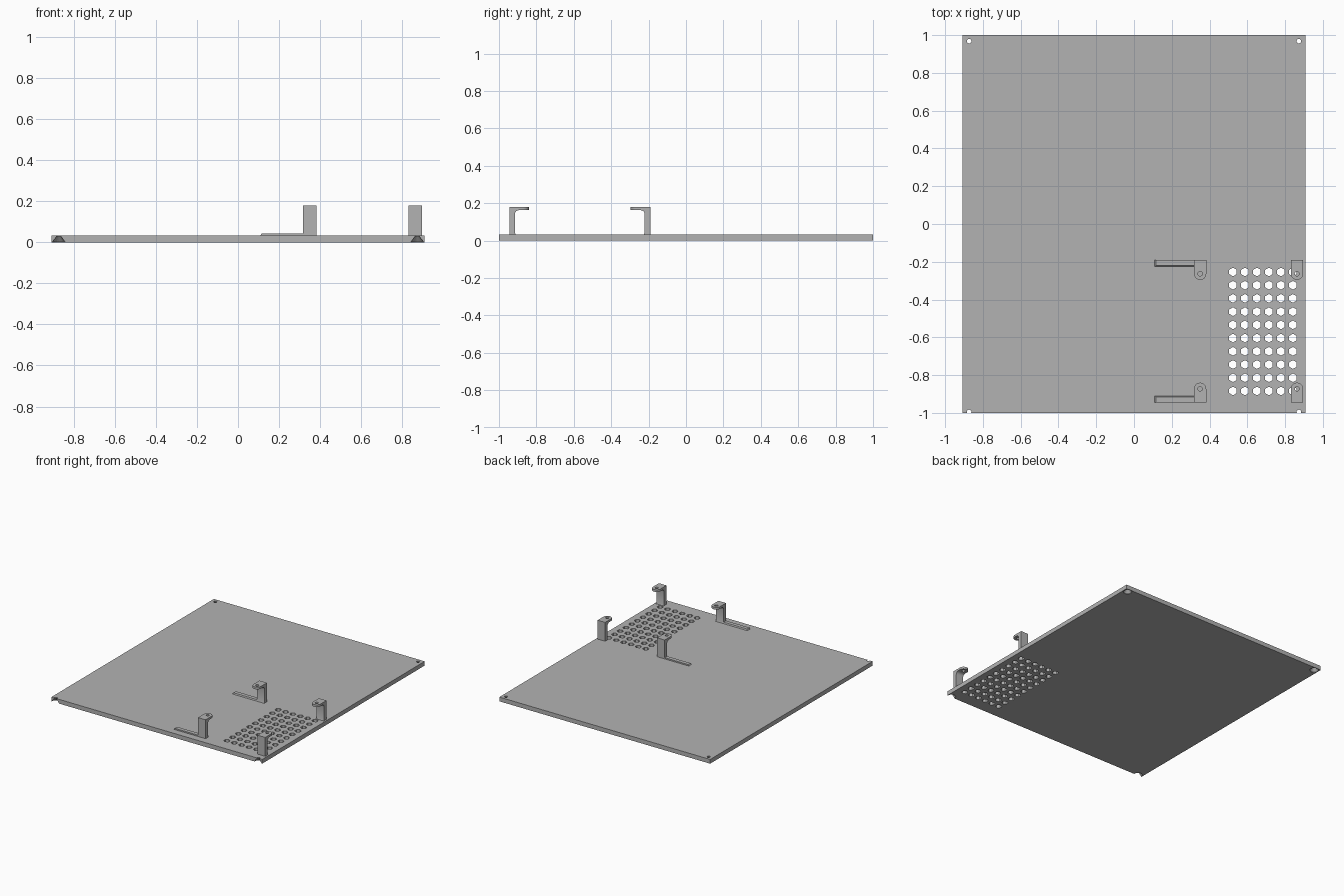
import bpy
import bmesh
from math import cos, sin, pi
from mathutils import Vector

if "Cube" in bpy.data.objects:
    bpy.data.objects.remove(bpy.data.objects["Cube"], do_unlink=True)

THICK = 0.033          # panel thickness
MID_Y = -0.568         # mirror line between the two rows of clips

grey = bpy.data.materials.new("plain grey")
grey.use_nodes = True
grey.diffuse_color = (0.45, 0.45, 0.45, 1)
grey.node_tree.nodes["Principled BSDF"].inputs["Base Color"].default_value = (0.45, 0.45, 0.45, 1)


def finish(bm, name):
    bmesh.ops.recalc_face_normals(bm, faces=bm.faces)
    mesh = bpy.data.meshes.new(name)
    bm.to_mesh(mesh)
    bm.free()
    mesh.materials.append(grey)
    obj = bpy.data.objects.new(name, mesh)
    bpy.context.collection.objects.link(obj)
    return obj


def prism(bm, points, depth):
    """Extrude a closed loop of 3D points along a vector."""
    face = bm.faces.new([bm.verts.new(p) for p in points])
    new = bmesh.ops.extrude_face_region(bm, geom=[face])["geom"]
    bmesh.ops.translate(bm, vec=depth, verts=[v for v in new if isinstance(v, bmesh.types.BMVert)])


def stack(bm, x, y, rings, sides):
    """Closed solid of stacked regular rings, given as (radius, height)."""
    loops = [[bm.verts.new((x + r * cos(pi / 2 + 2 * pi * i / sides),
                            y + r * sin(pi / 2 + 2 * pi * i / sides), z))
              for i in range(sides)] for r, z in rings]
    bm.faces.new(loops[0])
    bm.faces.new(loops[-1])
    for a, b in zip(loops, loops[1:]):
        for i in range(sides):
            j = (i + 1) % sides
            bm.faces.new((a[i], a[j], b[j], b[i]))


def boolean(obj, cutter, operation):
    mod = obj.modifiers.new("cut", "BOOLEAN")
    mod.operation = operation
    mod.solver = "EXACT"
    mod.object = cutter
    bpy.context.view_layer.objects.active = obj
    bpy.ops.object.modifier_apply(modifier=mod.name)
    bpy.data.objects.remove(cutter, do_unlink=True)


# Flat panel
bm = bmesh.new()
prism(bm, [(-0.908, -1, 0), (0.908, -1, 0), (0.908, 1, 0), (-0.908, 1, 0)], Vector((0, 0, THICK)))
panel = finish(bm, "panel")

# Hexagonal vent grid and countersunk screw holes
bm = bmesh.new()
for col in range(6):
    for row in range(10):
        stack(bm, 0.524 + col * 0.0635, -0.254 - row * 0.07, [(0.023, -0.02), (0.023, 0.06)], 6)
for x in (-0.873, 0.873):
    for y in (-0.995, 0.968):
        stack(bm, x, y, [(0.031, -0.01), (0.031, 0.003), (0.012, 0.027), (0.012, 0.06)], 20)
boolean(panel, finish(bm, "hole_cutter"), "DIFFERENCE")


def make_clip(name, x, front, foot_length):
    """Upright clip with a rounded, drilled tab; the back row is mirrored for the front."""
    def fy(y):
        return 2 * MID_Y - y if front else y

    half, base = 0.0325, THICK - 0.003
    back, inner, tip, top = -0.191, -0.221, -0.296, 0.18
    # Side profile: post, fillet and overhanging tab
    fillet = [(inner - 0.022 + 0.022 * cos(a), 0.141 + 0.022 * sin(a))
              for a in (i * pi / 12 for i in range(7))]
    side = [(back, base), (back, top), (tip, top), (tip, 0.163)] + fillet[::-1]
    side += [(inner, THICK + 0.01), (inner - 0.005, base)]
    bm = bmesh.new()
    prism(bm, [(x - half, fy(y), z) for y, z in side], Vector((2 * half, 0, 0)))
    clip = finish(bm, name)
    # Rounded tab end
    bm = bmesh.new()
    centre = tip + half
    arc = [(x + half * cos(a), fy(centre - half * sin(a))) for a in (i * pi / 16 for i in range(17))]
    plan = [(x + half, fy(back + 0.01))] + arc + [(x - half, fy(back + 0.01))]
    prism(bm, [(px, py, 0) for px, py in plan], Vector((0, 0, 0.3)))
    boolean(clip, finish(bm, "tab_outline"), "INTERSECT")
    # Screw hole in the tab
    bm = bmesh.new()
    stack(bm, x, fy(centre), [(0.012, 0.1), (0.012, 0.3)], 16)
    boolean(clip, finish(bm, "tab_hole"), "DIFFERENCE")
    # Low foot rail running along the panel
    if foot_length:
        bm = bmesh.new()
        rail = [(back, base), (back, 0.043), (inner, 0.043), (inner - 0.005, base)]
        prism(bm, [(x - half - foot_length, fy(y), z) for y, z in rail], Vector((foot_length, 0, 0)))
        end = [v for v in bm.verts if v.co.x < x - half - foot_length / 2 and v.co.z > 0.04]
        bmesh.ops.translate(bm, vec=Vector((0.008, 0, 0)), verts=end)
        finish(bm, name + "_foot_rail")


for row, front in (("front", True), ("back", False)):
    make_clip(row + "_inner_clip", 0.35, front, 0.21)
    make_clip(row + "_outer_clip", 0.863, front, 0)

bpy.ops.object.select_all(action="DESELECT")
for obj in bpy.context.collection.objects:
    if obj.type == "MESH" and "clip" in obj.name:
        obj.select_set(True)
        bpy.context.view_layer.objects.active = obj
bpy.ops.object.shade_smooth_by_angle(angle=0.5)
